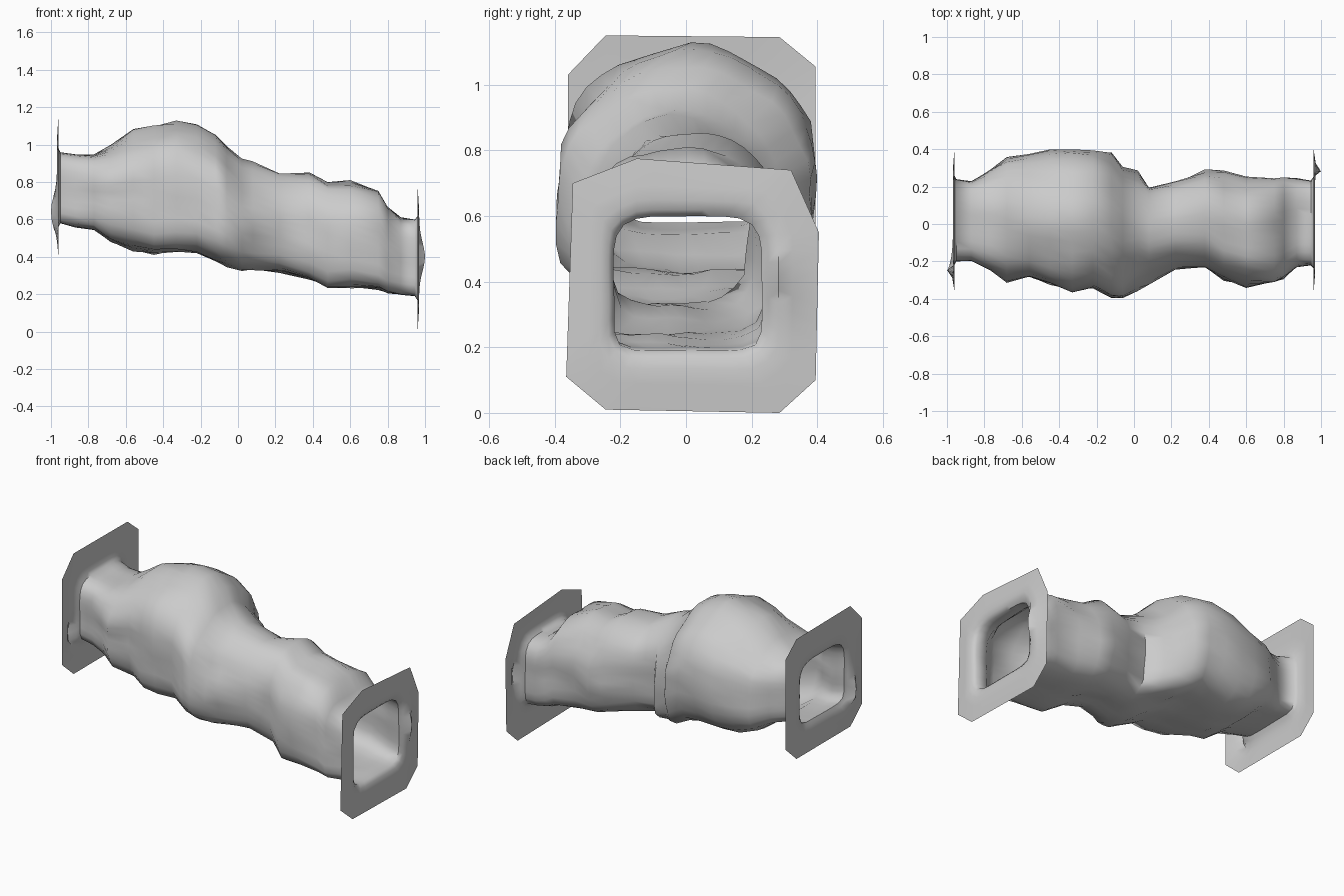
import bpy
import bmesh
from math import sin, cos, pi
from mathutils import Vector, noise

if "Cube" in bpy.data.objects:
    bpy.data.objects.remove(bpy.data.objects["Cube"])

SIDES = 40

# Plain grey rock
rock = bpy.data.materials.new("grey rock")
rock.use_nodes = True
rock.diffuse_color = (0.6, 0.6, 0.6, 1)
rock.node_tree.nodes["Principled BSDF"].inputs["Base Color"].default_value = (0.6, 0.6, 0.6, 1)

# Tunnel stations: x, front y, back y, floor z, roof z
STATIONS = [
    (-.95, -.2, .24, .58, .96), (-.87, -.2, .23, .56, .95),
    (-.77, -.25, .28, .55, .95), (-.68, -.31, .36, .49, 1),
    (-.56, -.29, .37, .44, 1.07), (-.45, -.33, .39, .42, 1.1),
    (-.33, -.36, .39, .43, 1.125), (-.22, -.34, .39, .43, 1.1),
    (-.12, -.4, .38, .38, 1.05), (-.06, -.4, .31, .36, .99),
    (.02, -.34, .28, .33, .92), (.08, -.3, .19, .33, .9),
    (.22, -.24, .22, .33, .84), (.38, -.24, .28, .27, .86),
    (.48, -.29, .27, .24, .8), (.6, -.33, .25, .24, .81),
    (.75, -.31, .25, .23, .76), (.8, -.29, .25, .21, .67),
    (.87, -.23, .24, .2, .61), (.945, -.22, .23, .19, .6)]

# Flange corners (y, z), going round from the upper back
LEFT_FLANGE = [(.405, .55), (.32, .74), (-.15, .775), (-.345, .7),
               (-.365, .11), (-.245, .01), (.285, 0), (.395, .1)]
RIGHT_FLANGE = [(.395, 1.055), (.285, 1.145), (-.245, 1.15), (-.36, 1.03),
                (-.36, .5), (-.245, .4), (.285, .4), (.395, .5)]
CORNERS = [4, 6, 14, 16, 24, 26, 34, 36]


def section(x, front, back, floor, roof):
    """Boxy floor, arched roof, squarer towards both mouths."""
    end = min(1, max(0, abs(x) - 0.65) / 0.3)
    ring = []
    for i in range(SIDES):
        c, s = cos(2 * pi * i / SIDES), sin(2 * pi * i / SIDES)
        if s < 0:
            power = 4 + end * 4
        elif x < 0.05:
            power = (1.8 if c > 0 else 2) + end * 2.5
        else:
            power = 2.2 + end * 2.5
        r = (abs(c) ** power + abs(s) ** power) ** (-1 / power)
        p = Vector((x, (front + back) / 2 + r * c * (back - front) / 2,
                    (floor + roof) / 2 + r * s * (roof - floor) / 2))
        rough = 0.025 * (1 - end) + 0.004
        bump = noise.noise(p * 5) + 0.5 * noise.noise(p * 11)
        p += Vector((0, c, s)) * rough * bump
        ring.append(p)
    return ring


def flange_rings(hole, corners, side):
    """Rings from the tunnel mouth out to the chamfered flange edge."""
    outer = [None] * SIDES
    for k, (start, corner) in enumerate(zip(CORNERS, corners)):
        nxt = corners[(k + 1) % 8]
        span = (CORNERS[(k + 1) % 8] - start) % SIDES
        for j in range(span):
            y, z = Vector(corner).lerp(Vector(nxt), j / span)
            outer[(start + j) % SIDES] = Vector((side * 0.96, y, z))
    rings = []
    for t, x, height in ((0.12, 0.96, 0), (0.3, 0.968, 0.032), (0.55, 0.966, 0.006)):
        ring = []
        for i in range(SIDES):
            p = hole[i].lerp(outer[i], t)
            # One raised lump on each rim
            angle = 2 * pi * i / SIDES - (0.1 if side > 0 else 1.15 * pi)
            p.x = side * (x + height * max(0, cos(angle)) ** 12)
            ring.append(p)
        rings.append(ring)
    return rings + [outer]


def loft(name, rings):
    """Skin a row of equal rings into an open tube."""
    bm = bmesh.new()
    rows = [[bm.verts.new(p) for p in ring] for ring in rings]
    for a, b in zip(rows, rows[1:]):
        for i in range(SIDES):
            j = (i + 1) % SIDES
            bm.faces.new((a[i], b[i], b[j], a[j]))
    bmesh.ops.recalc_face_normals(bm, faces=bm.faces)
    mesh = bpy.data.meshes.new(name)
    bm.to_mesh(mesh)
    bm.free()
    mesh.materials.append(rock)
    obj = bpy.data.objects.new(name, mesh)
    bpy.context.collection.objects.link(obj)
    return obj


# Tunnel with a flange flowing out of each mouth
body = [section(*station) for station in STATIONS]
start = flange_rings(body[0], RIGHT_FLANGE, -1)
finish = flange_rings(body[-1], LEFT_FLANGE, 1)
tunnel = loft("cave_tunnel", start[::-1] + body + finish)

bpy.ops.object.select_all(action="DESELECT")
tunnel.select_set(True)
bpy.context.view_layer.objects.active = tunnel
bpy.ops.object.shade_smooth_by_angle(angle=pi / 3)
